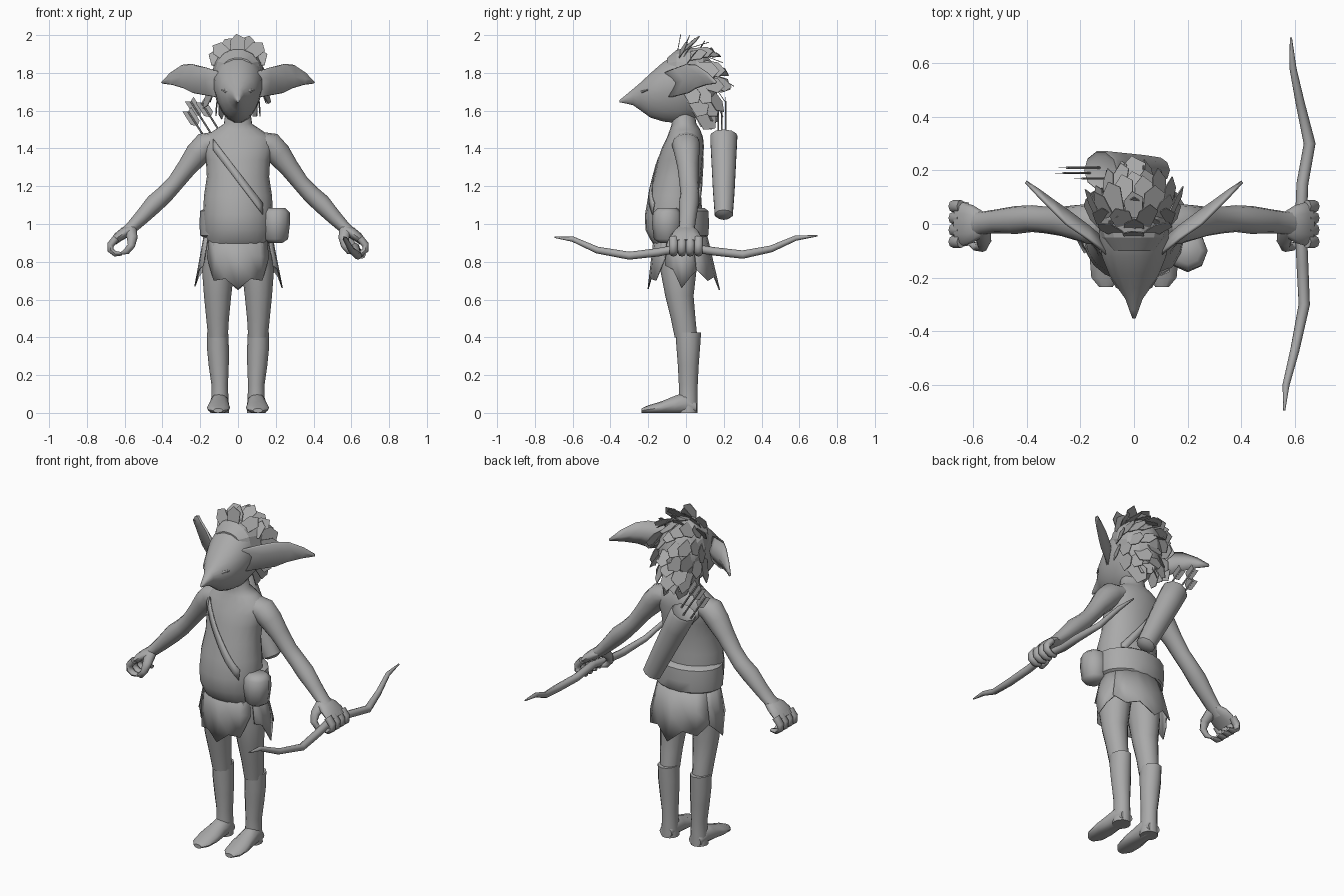
import bpy, math, random
from mathutils import Vector as V

random.seed(4)
grey = bpy.data.materials.new("plain grey")
grey.diffuse_color = (0.4, 0.4, 0.4, 1)
X, Y, Z = V((1, 0, 0)), V((0, 1, 0)), V((0, 0, 1))


def make(name, verts, faces, smooth=40, thick=0):
    me = bpy.data.meshes.new(name)
    me.from_pydata([tuple(v) for v in verts], [], faces)
    ob = bpy.data.objects.new(name, me)
    bpy.context.collection.objects.link(ob)
    me.materials.append(grey)
    bpy.ops.object.select_all(action='DESELECT')
    ob.select_set(True)
    bpy.context.view_layer.objects.active = ob
    bpy.ops.object.mode_set(mode='EDIT')
    bpy.ops.mesh.select_all(action='SELECT')
    bpy.ops.mesh.normals_make_consistent(inside=False)
    bpy.ops.object.mode_set(mode='OBJECT')
    if smooth:
        bpy.ops.object.shade_smooth_by_angle(angle=math.radians(smooth))
    if thick:
        m = ob.modifiers.new("thickness", 'SOLIDIFY')
        m.thickness, m.offset = thick, 0
    return ob


def loft(name, rings, ref=Y, n=12, s=1, flat=None, smooth=40, egg=0):
    """Tube through rings (x, y, z, a, b); b lies along ref, a across it."""
    P = [V(r[:3]) for r in rings]
    verts, k = [], len(P)
    for i, r in enumerate(rings):
        t = flat or (P[min(i + 1, k - 1)] - P[max(i - 1, 0)]).normalized()
        v = (ref - t * ref.dot(t)).normalized()
        u = v.cross(t)
        for j in range(n):
            a = 2 * math.pi * j / n
            w = 1 + egg * math.sin(a)
            p = P[i] + u * r[3] * math.cos(a) * w + v * r[4] * math.sin(a)
            verts.append((p.x * s, p.y, max(p.z, 0)))
    faces = [(i * n + j, i * n + (j + 1) % n, (i + 1) * n + (j + 1) % n, (i + 1) * n + j)
             for i in range(k - 1) for j in range(n)]
    faces += [tuple(range(n)), tuple(range((k - 1) * n, k * n))]
    return make(name, verts, faces, smooth)


# Torso with neck and round belly: z, y centre, half width, half depth
body = [(.84, -.04, .15, .10), (.92, -.06, .17, .13), (.97, -.065, .18, .15), (1.05, -.065, .185, .152),
        (1.15, -.06, .18, .14), (1.25, -.045, .165, .125), (1.34, -.03, .17, .12), (1.41, -.015, .19, .11),
        (1.46, -.005, .18, .095), (1.50, -.005, .12, .08), (1.53, -.01, .075, .065), (1.60, -.02, .065, .065)]
loft("torso", [(0, y, z, a, b) for z, y, a, b in body], n=20, flat=Z, smooth=60)


def skin(z):
    for p, q in zip(body, body[1:]):
        if p[0] <= z <= q[0]:
            f = (z - p[0]) / (q[0] - p[0])
            return [p[i] + f * (q[i] - p[i]) for i in (1, 2, 3)]


# Diagonal chest strap, front and back
for label, side in (("front", -1), ("back", 1)):
    vs = []
    for i in range(11):
        x = -.13 + .026 * i
        for d in (-.03, .03):
            yc, a, b = skin(1.25 - 1.3 * x + d)
            vs.append((x, yc + side * (b * math.sqrt(max(0, 1 - (x / a) ** 2)) + .004), 1.25 - 1.3 * x + d))
    make("strap_" + label, vs, [(2 * i, 2 * i + 1, 2 * i + 3, 2 * i + 2) for i in range(10)], thick=.006)

# Belt roll and side pouches
loft("belt", [(0, -.03, z, a, b) for z, a, b in
              ((.92, .17, .13), (.94, .2, .15), (1.0, .205, .155), (1.07, .2, .15), (1.085, .17, .13))],
     n=18, flat=Z)
loft("pouch", [(.2, -.1, z, a, b) for z, a, b in
               ((.9, .035, .04), (.92, .065, .07), (1.0, .075, .08), (1.06, .075, .075), (1.085, .05, .05))],
     n=8, flat=Z, smooth=50)

# Head lofted along the snout, then eyelids
loft("head", [(0, y, z, a, b) for y, z, a, b in
              ((-.352, 1.65, .006, .006), (-.32, 1.66, .018, .022), (-.28, 1.672, .032, .044),
               (-.24, 1.675, .06, .075), (-.19, 1.68, .092, .118), (-.12, 1.7, .12, .16),
               (-.04, 1.72, .13, .19), (.04, 1.735, .128, .185), (.1, 1.745, .10, .15), (.14, 1.75, .04, .07))],
     ref=Z, n=18, flat=Y, smooth=60, egg=.18)
for s in (1, -1):
    loft("eyelid", [(.035, -.245, 1.695, .004, .004), (.058, -.228, 1.702, .012, .014),
                    (.085, -.2, 1.712, .004, .004)], n=8, s=s)

# Long swept ears: upper edge, cupped middle, lower edge
up = [(.09, -.12, 1.80), (.17, -.055, 1.825), (.25, .0, 1.845), (.30, .05, 1.84), (.36, .11, 1.80), (.402, .155, 1.755)]
mid = [(.10, -.07, 1.74), (.17, -.01, 1.76), (.25, .05, 1.775), (.30, .085, 1.778), (.355, .125, 1.768), (.404, .157, 1.75)]
low = [(.10, -.10, 1.67), (.16, -.05, 1.68), (.24, .01, 1.695), (.29, .05, 1.72), (.35, .105, 1.738), (.402, .155, 1.745)]
for s in (1, -1):
    vs = [(s * x, y, z) for row in (up, mid, low) for x, y, z in row]
    make("ear", vs, [(r * 6 + i, r * 6 + i + 1, r * 6 + i + 7, r * 6 + i + 6) for r in (0, 1) for i in range(5)],
         smooth=60, thick=.012)

# Hair: shingled flat tufts flowing backwards over the skull
C, R = V((0, .02, 1.745)), V((.135, .13, .19))
vs, fs = [], []
for row in range(6):
    polar = math.radians(8 + row * 18)
    count = (1, 5, 8, 11, 13, 13)[row]
    for j in range(count):
        az = 2 * math.pi * (j + .5 * (row % 2)) / count
        # pole of the scalp points up and back
        d = (V((0, .77, .64)) * math.cos(polar) + X * math.sin(polar) * math.sin(az)
             + V((0, -.64, .77)) * math.sin(polar) * math.cos(az))
        if (d.y < -.1 and d.z < .68) or d.z < -.85:
            continue
        base = C + V((d.x * R.x, d.y * R.y, d.z * R.z)) * 1.01
        nrm = V((d.x / R.x, d.y / R.y, d.z / R.z)).normalized()
        flow = V((0, 1, -.25)) if d.z > 0 else V((0, .5, -.7))
        flow = (flow - nrm * flow.dot(nrm) + nrm * .5).normalized()
        side = nrm.cross(flow).normalized()
        L, w = random.uniform(.085, .125), random.uniform(.035, .05)
        o = len(vs)
        vs += [base - side * w * .8 - flow * .03, base + side * w * .8 - flow * .03,
               base + side * w + flow * L * .6, base + side * w * .2 + flow * L,
               base - side * w * .9 + flow * L * .75]
        fs.append(tuple(range(o, o + 5)))
make("hair_tufts", vs, fs, smooth=0, thick=.004)
loft("hair_cap", [(0, y, z, a, b) for y, z, a, b in
                  ((-.1, 1.83, .08, .05), (-.05, 1.81, .12, .115), (.02, 1.78, .14, .16),
                   (.09, 1.75, .125, .165), (.14, 1.74, .085, .12), (.165, 1.74, .03, .05))],
     ref=Z, n=14, flat=Y, smooth=20)
# Crest of upright tufts along the crown
for x, y, h in ((0, -.04, .1), (.05, -.03, .06), (-.05, -.03, .07), (.1, .0, .05), (-.1, .0, .05), (0, .04, .07)):
    z = 1.90 - abs(x) * .3
    make("crest_tuft", [(x - .04, y, z - .03), (x + .04, y, z - .03), (x * 1.2 + .035, y + .04, z + h * .6),
                        (x * 1.2, y + .06, z + h), (x * 1.2 - .035, y + .04, z + h * .5)], [(0, 1, 2, 3, 4)],
         smooth=0, thick=.004)

for s in (1, -1):
    # Arm from shoulder to wrist
    loft("arm", [(.11, 0, 1.44, .05, .07), (.17, 0, 1.42, .068, .075), (.215, .005, 1.37, .066, .066),
                 (.27, .01, 1.30, .052, .055), (.33, .015, 1.22, .045, .05), (.38, .02, 1.165, .047, .05),
                 (.44, .015, 1.11, .05, .052), (.51, .01, 1.035, .04, .045), (.56, .005, .985, .033, .042),
                 (.60, 0, .95, .03, .05)], s=s, smooth=60)
    # Palm and curled fingers leaving an open grip
    loft("palm", [(.56, .0, .975, .025, .045), (.60, 0, .955, .03, .07), (.635, 0, .93, .026, .08),
                  (.66, 0, .905, .02, .075)], s=s, smooth=60)
    for k in range(4):
        y = .066 - .044 * k
        loft("finger", [(.645, y, .925, .02, .024), (.675, y, .89, .019, .023), (.675, y, .862, .017, .022),
                        (.65, y, .842, .015, .02), (.615, y, .842, .009, .014)], n=8, s=s, smooth=60)
    loft("thumb", [(.57, -.02, .965, .03, .035), (.56, -.065, .925, .024, .028), (.565, -.085, .885, .02, .02),
                   (.59, -.085, .855, .016, .018), (.615, -.07, .845, .008, .01)], ref=X, n=8, s=s, smooth=60)
    # Bare leg, boot shaft and foot
    loft("leg", [(.085, -.04, .9, .085, .11), (.105, -.04, .75, .085, .095), (.108, -.035, .62, .072, .075),
                 (.108, -.015, .5, .06, .065), (.106, .0, .4, .052, .06)], flat=Z, s=s, smooth=60)
    loft("boot", [(.108, .012, .425, .056, .068), (.106, .012, .34, .058, .062), (.102, .012, .25, .053, .055),
                  (.097, .012, .15, .044, .05), (.096, .012, .08, .045, .05), (.097, .01, .0, .05, .052)],
         flat=Z, s=s, smooth=50)
    loft("foot", [(.097, .055, .03, .04, .03), (.098, .0, .05, .05, .06), (.1, -.06, .04, .053, .05),
                  (.103, -.13, .028, .062, .033), (.105, -.2, .018, .054, .022), (.105, -.235, .012, .025, .012)],
         ref=Z, flat=Y, s=s, smooth=50)


def panel(name, a0, a1, bottoms, flare):
    """Curved cloth with a ragged hem hanging from the belt."""
    verts, k = [], len(bottoms)
    for i, zb in enumerate(bottoms):
        a = math.radians(a0 + (a1 - a0) * i / (k - 1))
        for f in (0, .5, 1):
            g = flare * f * (.96 - zb) / .3
            verts.append(((.175 + g) * math.sin(a), -.03 - (.135 + g) * math.cos(a), .96 + (zb - .96) * f))
    make(name, verts, [(3 * i + r, 3 * i + r + 1, 3 * i + r + 4, 3 * i + r + 3)
                       for i in range(k - 1) for r in (0, 1)], smooth=30, thick=.006)


# Ragged kilt
panel("kilt_front", -58, 58, (.82, .70, .71, .655, .71, .70, .82), .035)
panel("kilt_back", 118, 242, (.76, .70, .72, .65, .72, .70, .76), .07)
panel("kilt_left", 62, 122, (.78, .76, .66, .72, .76), .06)
panel("kilt_right", -122, -62, (.76, .72, .67, .76, .78), .055)

# Quiver slung across the back
A, B = V((.085, .2, 1.05)), V((-.125, .2, 1.47))
loft("quiver", [tuple(A.lerp(B, f)) + (a, b) for f, a, b in
                ((-.03, .035, .03), (0, .055, .05), (.3, .062, .06), (.75, .072, .07), (.97, .075, .075),
                 (1, .068, .07), (.98, .055, .055))], n=10, flat=(B - A).normalized(), smooth=40)
# Arrows with flat vanes
ax = (B - A).normalized()
across = ax.cross(Y).normalized()
for k, (off, y, ext) in enumerate(((-.045, .17, .17), (0, .21, .20), (.04, .19, .16))):
    o = B + across * off + V((0, y - .2, 0)) - ax * .1
    tip = o + (ax + V((-.12, 0, 0))) * (ext + .1)
    loft("arrow_shaft", [tuple(o) + (.005, .005), tuple(tip) + (.005, .005)], n=6)
    d = (tip - o).normalized()
    for e in (-1, 1):
        make("arrow_vane", [tip, tip + across * .026 * e + d * .015, tip + across * .026 * e - d * .07,
                            tip - d * .09], [(0, 1, 2, 3)], smooth=0, thick=.002)

# Recurved bow held in one hand
loft("bow", [(.56, -.695, .93, .004, .004), (.567, -.6, .92, .014, .013), (.6, -.47, .862, .018, .017),
             (.635, -.3, .832, .021, .021), (.628, -.15, .85, .022, .022), (.622, 0, .878, .022, .022),
             (.628, .15, .855, .022, .022), (.655, .3, .838, .022, .022), (.62, .45, .868, .018, .017),
             (.593, .58, .925, .014, .013), (.585, .695, .938, .004, .004)], ref=X, n=8, smooth=60)
